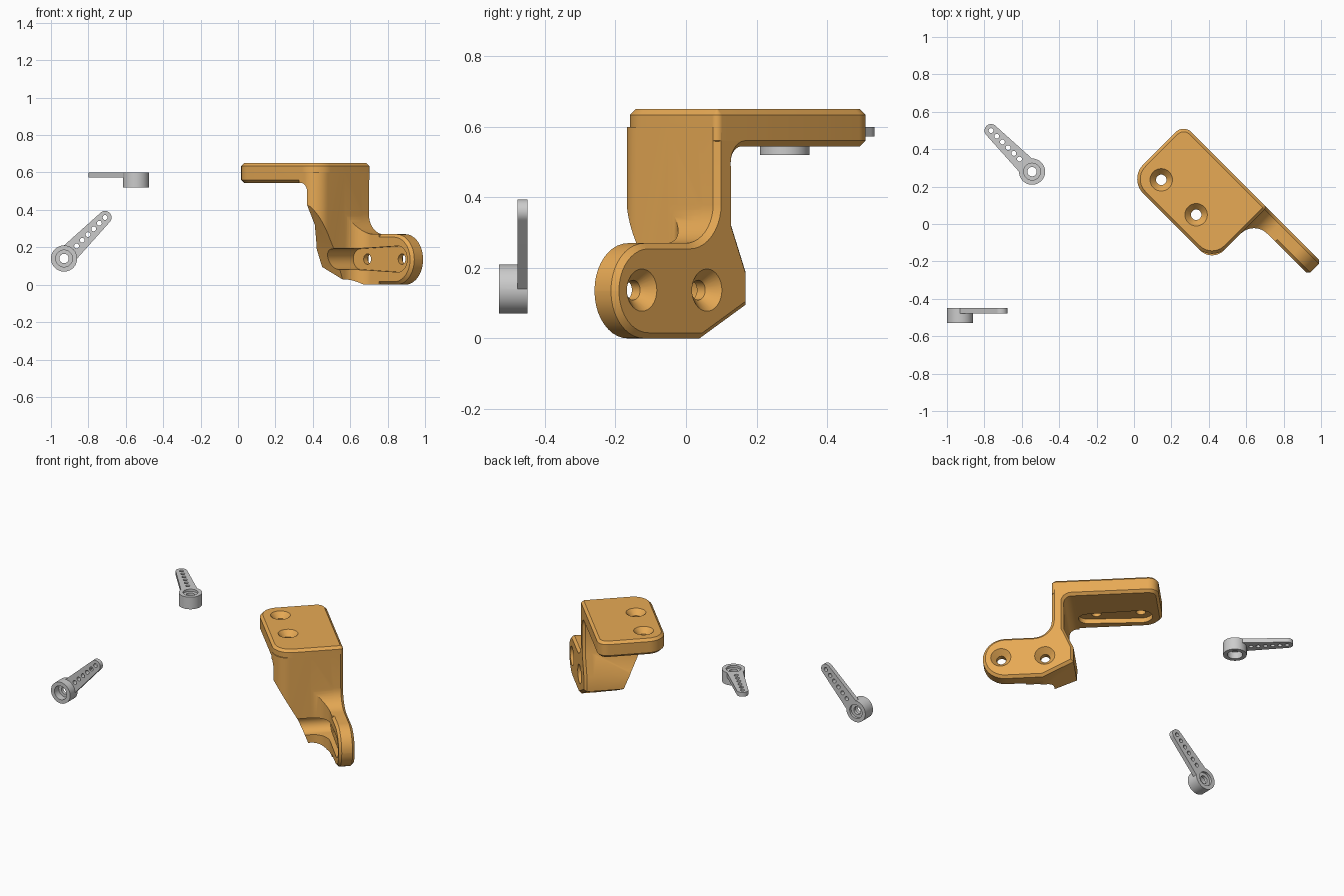
import bpy, bmesh
from math import pi, cos, sin, tan, radians
from mathutils import Vector, Matrix

if "Cube" in bpy.data.objects:
    bpy.data.objects.remove(bpy.data.objects["Cube"])


def make(name, bm):
    bmesh.ops.remove_doubles(bm, verts=bm.verts, dist=1e-5)
    bmesh.ops.recalc_face_normals(bm, faces=bm.faces)
    mesh = bpy.data.meshes.new(name)
    bm.to_mesh(mesh)
    bm.free()
    ob = bpy.data.objects.new(name, mesh)
    bpy.context.collection.objects.link(ob)
    return ob


def activate(ob):
    bpy.ops.object.select_all(action='DESELECT')
    ob.select_set(True)
    bpy.context.view_layer.objects.active = ob


def combine(ob, tool, operation):
    """Apply a boolean and discard the tool object."""
    mod = ob.modifiers.new(operation, 'BOOLEAN')
    mod.operation, mod.object, mod.solver = operation, tool, 'EXACT'
    activate(ob)
    bpy.ops.object.modifier_apply(modifier=mod.name)
    bpy.data.objects.remove(tool)


def rounded(corners, steps=10):
    """Outline from (a, b, radius) corners, convex or concave."""
    out = []
    for i, (a, b, r) in enumerate(corners):
        p = Vector((a, b))
        if not r:
            out.append(p)
            continue
        d0 = (Vector(corners[i - 1][:2]) - p).normalized()
        d1 = (Vector(corners[(i + 1) % len(corners)][:2]) - p).normalized()
        half = d0.angle(d1) / 2
        centre = p + (d0 + d1).normalized() * r / sin(half)
        start = p + d0 * r / tan(half) - centre
        end = p + d1 * r / tan(half) - centre
        sweep = start.angle_signed(end)
        for k in range(steps + 1):
            out.append(centre + Matrix.Rotation(-sweep * k / steps, 2) @ start)
    return out


def capsule(a0, r0, a1, r1, b=0, steps=20):
    """Tapered slot outline around two end circles."""
    out = []
    for a, r, begin in ((a0, r0, pi / 2), (a1, r1, -pi / 2)):
        for k in range(steps + 1):
            t = begin + pi * k / steps
            out.append(Vector((a + r * cos(t), b + r * sin(t))))
    return out


def inset(outline, c):
    out = []
    n = len(outline)
    for i, p in enumerate(outline):
        e0 = (p - outline[i - 1]).normalized()
        e1 = (outline[(i + 1) % n] - p).normalized()
        n0, n1 = Vector((-e0.y, e0.x)), Vector((-e1.y, e1.x))
        out.append(p + (n0 + n1) * c / (1 + n0.dot(n1)))
    return out


PLACE = {'x': lambda a, b, h: (h, a, b),
         'y': lambda a, b, h: (a, h, b),
         'z': lambda a, b, h: (a, b, h)}


def prism(name, outline, low, high, axis='z', chamfer=0):
    """Extrude a counter-clockwise outline, optionally chamfering both rims."""
    layers = [(outline, low), (outline, high)]
    if chamfer:
        small = inset(outline, chamfer)
        layers = [(small, low), (outline, low + chamfer),
                  (outline, high - chamfer), (small, high)]
    bm = bmesh.new()
    rings = [[bm.verts.new(PLACE[axis](p.x, p.y, h)) for p in pts] for pts, h in layers]
    for r0, r1 in zip(rings, rings[1:]):
        for i in range(len(r0)):
            bm.faces.new((r0[i - 1], r0[i], r1[i], r1[i - 1]))
    bm.faces.new(rings[0][::-1])
    bm.faces.new(rings[-1])
    return make(name, bm)


def lathe(name, profile, sides=48, matrix=Matrix()):
    """Revolve a closed (radius, height) loop about z."""
    bm = bmesh.new()
    verts = [bm.verts.new((r, 0, h)) for r, h in profile]
    edges = [bm.edges.new((verts[i - 1], verts[i])) for i in range(len(verts))]
    bmesh.ops.spin(bm, geom=verts + edges, cent=(0, 0, 0), axis=(0, 0, 1),
                   angle=2 * pi, steps=sides, use_merge=True)
    bmesh.ops.remove_doubles(bm, verts=bm.verts, dist=1e-5)
    bmesh.ops.dissolve_degenerate(bm, dist=1e-6, edges=bm.edges)
    bm.transform(matrix)
    return make(name, bm)


def finish(ob):
    activate(ob)
    bpy.ops.object.shade_smooth_by_angle(angle=radians(28))


# Bracket: local x runs along the arm, local y points out of the flat side
side = rounded([(.495, 0, 0), (.85, 0, .134), (.85, .27, .134), (.44, .27, .11),
                (.44, .6, 0), (.31, .6, 0), (.31, .545, 0), (.37, .545, .045),
                (.368, .32, 0), (.311, .19, 0), (.311, .095, 0)])
bracket = prism("bracket", side, .467, .565, 'y', .016)

# Deep web, trimmed by its plan and its sloping rear edge
web = prism("web", side, .1, .52, 'y')
plan = rounded([(.2, .15, 0), (.44, .15, .09), (.44, .467, .1),
                (.6, .467, 0), (.6, .51, 0), (.2, .51, 0)])
combine(web, prism("web_plan", plan, -.1, .62), 'INTERSECT')
slope = rounded([(.365, -.01, 0), (.7, -.01, 0), (.7, .7, 0), (.14, .7, 0),
                 (.14, .45, .1), (.28, .2, 0), (.325, .095, 0)])
combine(web, prism("web_slope", slope, 0, 1, 'x'), 'INTERSECT')
combine(bracket, web, 'UNION')

# Top plate
top = rounded([(-.19, .15, .11), (.44, .15, .11), (.44, .565, .02), (-.19, .565, .06)])
combine(bracket, prism("top_plate", top, .545, .65, 'z', .016), 'UNION')

# Arm-shaped pockets under the top plate and behind the lower plate
pocket = capsule(.25, .055, -.064, .07, .27)
pocket = [Vector((.186 - p.x, p.y)) for p in capsule(.25, .07, -.064, .055, 0)]
upper_pocket = [Vector((p.x, p.y + .27)) for p in capsule(-.064, .07, .25, .055)]
lower_pocket = [Vector((p.x, p.y + .137)) for p in capsule(.43, .055, .742, .07)]
combine(bracket, prism("upper_pocket", upper_pocket, .5, .575), 'DIFFERENCE')
combine(bracket, prism("lower_pocket", lower_pocket, 0, .497, 'y'), 'DIFFERENCE')

# Countersunk screw holes
screw = [(0, -.15), (.028, -.15), (.028, -.035), (.06, 0), (.06, .02), (0, .02)]
for x in (-.064, .2):
    combine(bracket, lathe("hole", screw, 32, Matrix.Translation((x, .27, .65))), 'DIFFERENCE')
for x in (.481, .742):
    place = Matrix.Translation((x, .565, .137)) @ Matrix.Rotation(-pi / 2, 4, 'X')
    combine(bracket, lathe("hole", screw, 32, place), 'DIFFERENCE')

orange = bpy.data.materials.new("orange_plastic")
orange.use_nodes = True
colour = (.8, .4, .09, 1)
orange.diffuse_color = colour
orange.node_tree.nodes["Principled BSDF"].inputs["Base Color"].default_value = colour
bracket.data.materials.clear()
bracket.data.materials.append(orange)
bracket.rotation_euler.z = -pi / 4
finish(bracket)


def horn(name, matrix):
    """Servo arm with a stepped hub and a row of linkage holes."""
    arm = prism(name, capsule(.04, .05, .31, .035), -.028, 0)
    cuts = [(0, .06)] + [(.095 + .043 * i, .013) for i in range(6)]
    for x, r in cuts:
        drill = [(0, -.1), (r, -.1), (r, .1), (0, .1)]
        combine(arm, lathe("drill", drill, 24, Matrix.Translation((x, 0, 0))), 'DIFFERENCE')
    hub = [(.025, -.015), (.045, -.015), (.045, 0), (.07, 0), (.07, -.08),
           (.045, -.08), (.045, -.035), (.025, -.035)]
    combine(arm, lathe("hub", hub), 'UNION')
    arm.matrix_world = matrix
    finish(arm)


horn("upper_servo_arm", Matrix.Translation((-.545, .28, .6)) @ Matrix.Rotation(3 * pi / 4, 4, 'Z'))
horn("lower_servo_arm", Matrix.Translation((-.93, -.45, .14))
     @ Matrix.Rotation(-pi / 2, 4, 'X') @ Matrix.Rotation(-pi / 4, 4, 'Z'))
